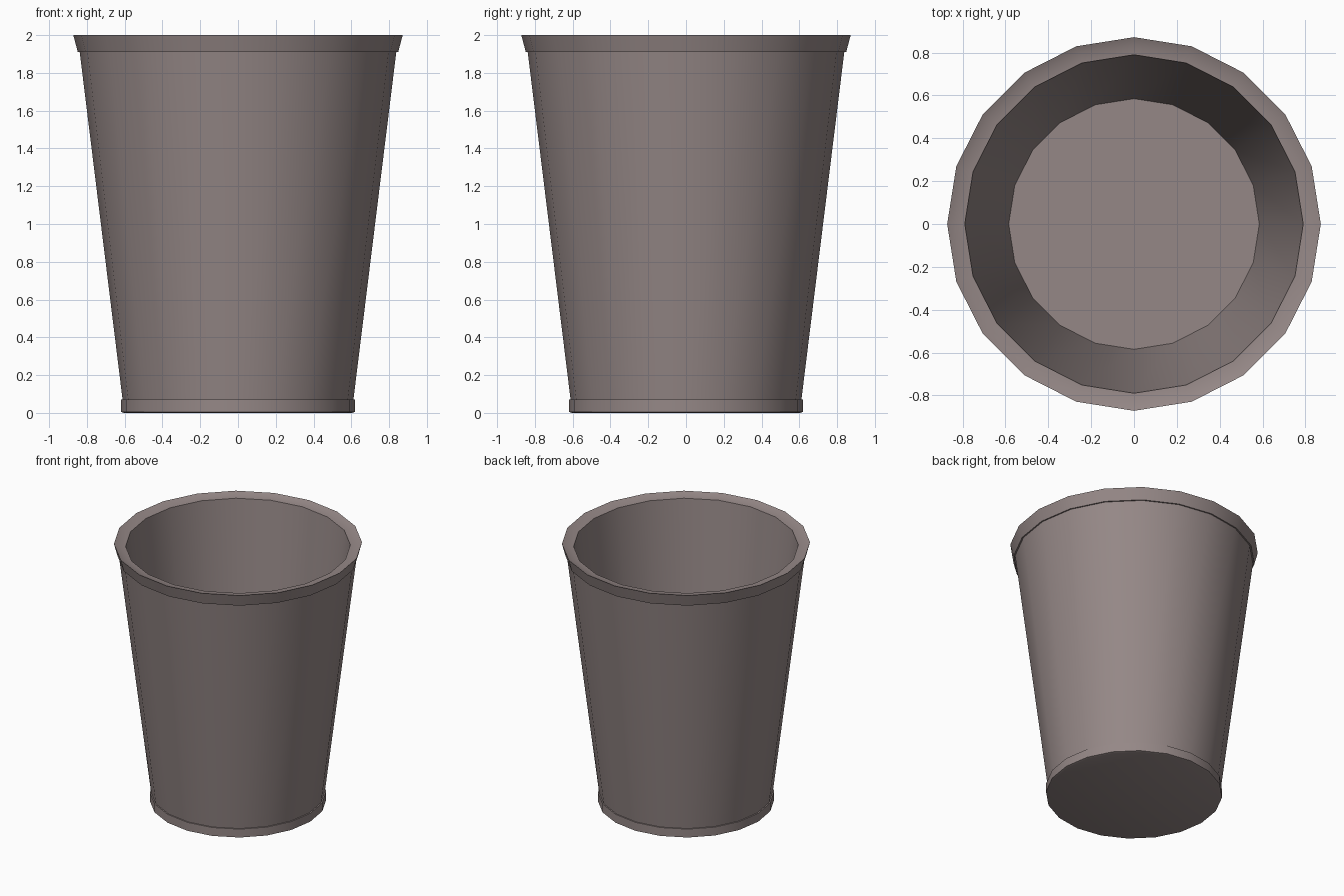
import bpy, bmesh
from math import cos, sin, pi, radians

if "Cube" in bpy.data.objects:
    bpy.data.objects.remove(bpy.data.objects["Cube"])

SIDES = 20


def lathe(name, profile):
    """Spin a list of (radius, z) points around z and cap both ends."""
    bm = bmesh.new()
    rings = [[bm.verts.new((r * cos(2 * pi * i / SIDES), r * sin(2 * pi * i / SIDES), z))
              for i in range(SIDES)] for r, z in profile]
    for a, b in zip(rings, rings[1:]):
        for i in range(SIDES):
            j = (i + 1) % SIDES
            bm.faces.new((a[i], a[j], b[j], b[i]))
    bm.faces.new(rings[0][::-1])
    bm.faces.new(rings[-1])
    bmesh.ops.recalc_face_normals(bm, faces=bm.faces[:])
    mesh = bpy.data.meshes.new(name)
    bm.to_mesh(mesh)
    bm.free()
    obj = bpy.data.objects.new(name, mesh)
    bpy.context.collection.objects.link(obj)
    bpy.ops.object.select_all(action='DESELECT')
    obj.select_set(True)
    bpy.context.view_layer.objects.active = obj
    bpy.ops.object.shade_smooth_by_angle(angle=radians(30))
    return obj


bin_body = lathe("bin_body", [
    (0.605, 0.0), (0.62, 0.005), (0.62, 0.07),   # foot band
    (0.611, 0.07), (0.838, 1.91),                # tapered outer wall
    (0.848, 1.91), (0.872, 2.0),                 # flared rim
    (0.838, 1.985), (0.79, 1.98),                # sloping lip
    (0.585, 0.08),                               # inner wall down to the floor
])

# painted finish
mat = bpy.data.materials.new("dusty_brown")
mat.diffuse_color = (0.30, 0.245, 0.24, 1.0)
mat.use_nodes = True
mat.node_tree.nodes["Principled BSDF"].inputs["Base Color"].default_value = mat.diffuse_color
bin_body.data.materials.append(mat)
